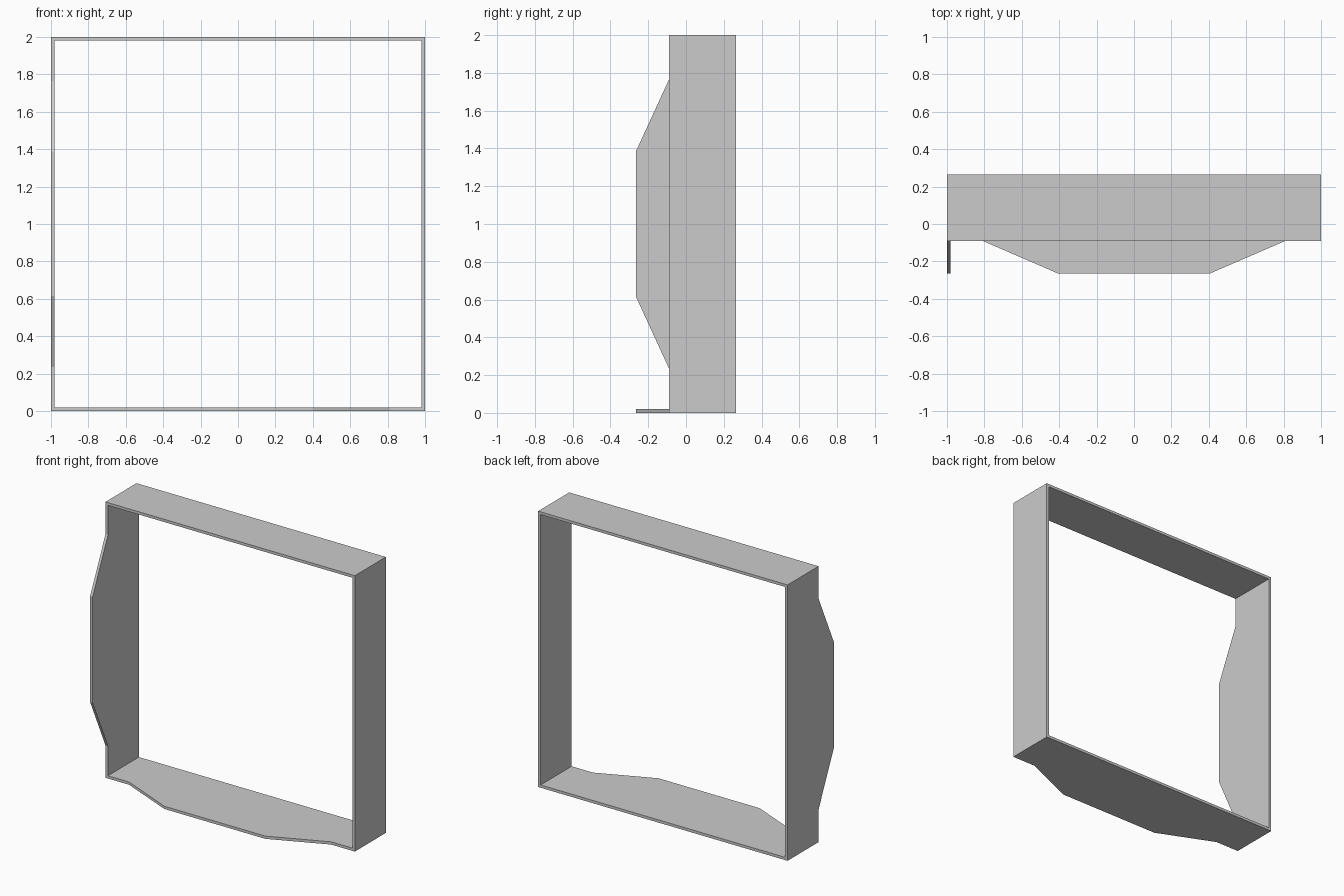
import bpy, bmesh
from math import pi
from mathutils import Matrix

if "Cube" in bpy.data.objects:
    bpy.data.objects.remove(bpy.data.objects["Cube"])

T = 0.02                              # board thickness
BACK, FRONT, LIP = 0.265, -0.09, -0.265


def add_board(bm, turn, bulge=None):
    """One mitred board of the frame, optionally with a tapered front lip."""
    outline = [(-1, BACK), (1, BACK), (1, FRONT)]
    if bulge:
        root, tip = bulge
        outline += [(root, FRONT), (tip, LIP), (-tip, LIP), (-root, FRONT)]
    outline.append((-1, FRONT))
    m = Matrix.Translation((0, 0, 1)) @ Matrix.Rotation(turn * pi / 2, 4, 'Y')
    inset = 1 - T
    outer = [bm.verts.new((u, y, -1)) for u, y in outline]
    inner = [bm.verts.new((max(-inset, min(inset, u)), y, -inset)) for u, y in outline]
    bmesh.ops.transform(bm, matrix=m, verts=outer + inner)
    bm.faces.new(outer)
    bm.faces.new(inner[::-1])
    n = len(outline)
    for i in range(n):
        j = (i + 1) % n
        # the two mitre ends stay open and weld to the neighbouring boards
        if not (abs(outline[i][0]) == 1 and outline[i][0] == outline[j][0]):
            bm.faces.new((outer[i], inner[i], inner[j], outer[j]))


# Square frame: bottom and left boards carry the lips
bm = bmesh.new()
add_board(bm, 0, (0.81, 0.405))       # bottom
add_board(bm, 1, (0.765, 0.385))      # left
add_board(bm, 2)                      # top
add_board(bm, 3)                      # right
bmesh.ops.remove_doubles(bm, verts=bm.verts, dist=1e-4)
bmesh.ops.recalc_face_normals(bm, faces=bm.faces)
mesh = bpy.data.meshes.new("square_frame")
bm.to_mesh(mesh)
bm.free()
bpy.context.collection.objects.link(bpy.data.objects.new("square_frame", mesh))
